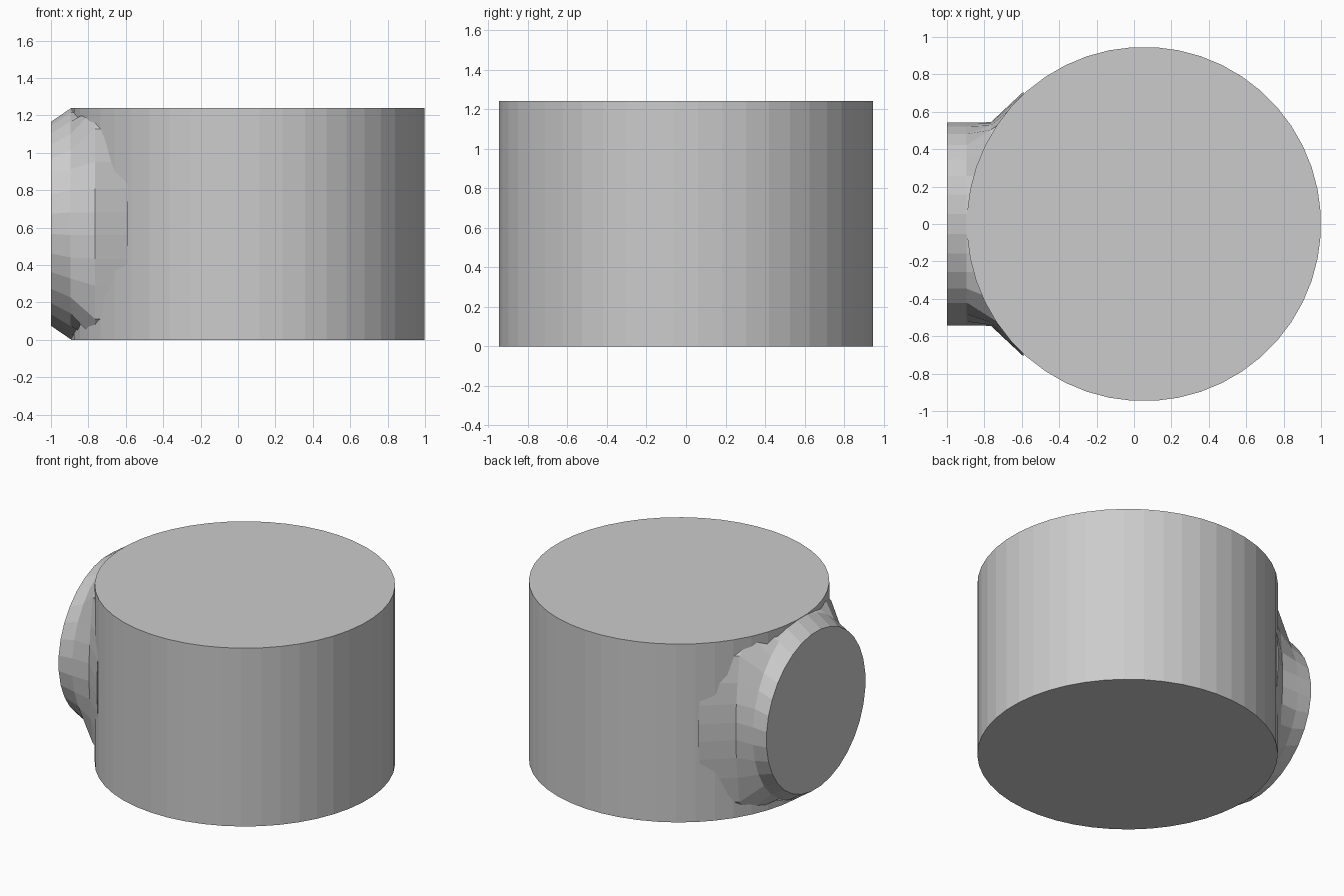
import bpy, bmesh, math

if "Cube" in bpy.data.objects:
    bpy.data.objects.remove(bpy.data.objects["Cube"])

H = 1.24            # body height
R = 0.947           # body radius
CX = 0.053          # body centre in x
MID = H / 2
N = 32              # sides of the round boss


def make_object(name, bm):
    bmesh.ops.recalc_face_normals(bm, faces=bm.faces[:])
    mesh = bpy.data.meshes.new(name)
    bm.to_mesh(mesh)
    bm.free()
    obj = bpy.data.objects.new(name, mesh)
    bpy.context.collection.objects.link(obj)
    return obj


# Main round body
bpy.ops.mesh.primitive_cylinder_add(vertices=48, radius=R, depth=H,
                                    location=(CX, 0, MID),
                                    rotation=(0, 0, math.radians(3.75)))
bpy.context.object.name = "round_body"


def ellipse(x, ry, rz):
    angles = [2 * math.pi * (i + 0.5) / N for i in range(N)]
    return [(x, ry * math.cos(a), MID + rz * math.sin(a)) for a in angles]


def bowed_slab(x, y_mid, y_end, half_h):
    """Section with flat top and bottom and outward bowed sides."""
    pts = []
    for i in range(N):
        a = 2 * math.pi * (i + 0.5) / N
        c, s = math.cos(a), math.sin(a)
        k = 1 / max(abs(c), abs(s))
        u, v = c * k, s * k
        y = u * (y_end + (y_mid - y_end) * (1 - v * v))
        pts.append((x, y, MID + v * half_h))
    return pts


# Side boss: round end flaring into the body wall
sections = [
    ellipse(-1.0, 0.545, 0.548),
    ellipse(-0.895, 0.545, MID),
    bowed_slab(-0.765, 0.545, 0.484, MID - 0.001),
    bowed_slab(-0.59, 0.71, 0.58, MID - 0.001),
]
bm = bmesh.new()
rings = [[bm.verts.new(p) for p in sec] for sec in sections]
for a, b in zip(rings, rings[1:]):
    for i in range(N):
        j = (i + 1) % N
        bm.faces.new((a[i], a[j], b[j], b[i]))
bm.faces.new(rings[0])
bm.faces.new(rings[-1])
make_object("side_boss", bm)
